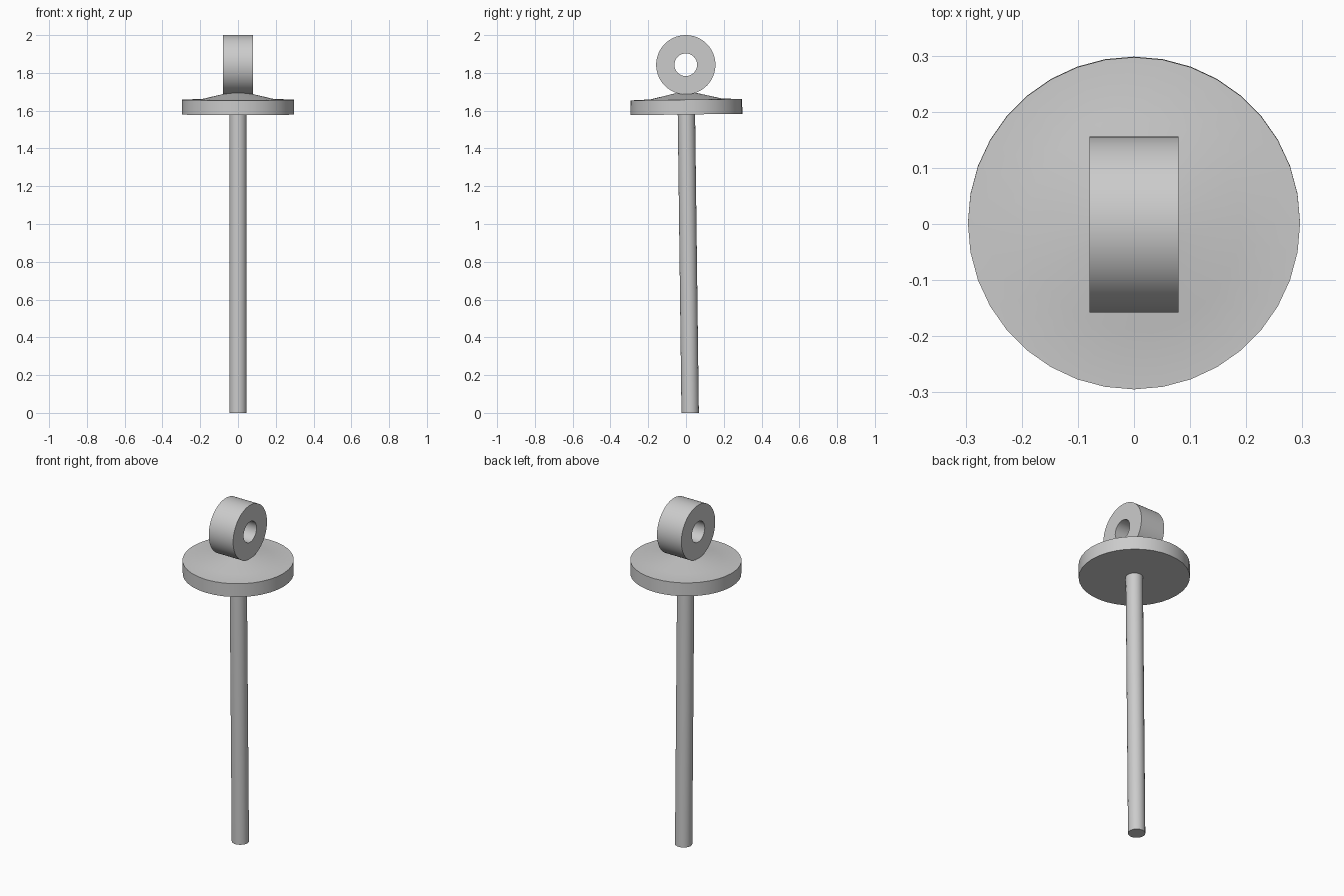
import bpy, bmesh, math
from mathutils import Matrix

cube = bpy.data.objects.get("Cube")
if cube:
    bpy.data.objects.remove(cube, do_unlink=True)

grey = bpy.data.materials.new("plain grey")
grey.use_nodes = True
colour = (0.6, 0.6, 0.6, 1)
grey.diffuse_color = colour
grey.node_tree.nodes["Principled BSDF"].inputs["Base Color"].default_value = colour

# The whole pin leans very slightly about its foot
LEAN = Matrix.Translation((0, 0.022, 0)) @ Matrix.Rotation(0.0125, 4, "X")


def lathe(name, profile, sides, place=Matrix(), closed=False):
    """Spin an (radius, height) profile around z; radius 0 makes a pole."""
    bm = bmesh.new()
    verts = [bm.verts.new((r, 0, z)) for r, z in profile]
    edges = [bm.edges.new(pair) for pair in zip(verts, verts[1:])]
    if closed:
        edges.append(bm.edges.new((verts[-1], verts[0])))
    bmesh.ops.spin(bm, geom=verts + edges, cent=(0, 0, 0), axis=(0, 0, 1),
                   angle=math.tau, steps=sides, use_duplicate=False)
    bmesh.ops.remove_doubles(bm, verts=bm.verts, dist=0.0005)
    bmesh.ops.recalc_face_normals(bm, faces=bm.faces)
    mesh = bpy.data.meshes.new(name)
    bm.to_mesh(mesh)
    bm.free()
    mesh.materials.append(grey)
    obj = bpy.data.objects.new(name, mesh)
    bpy.context.collection.objects.link(obj)
    obj.matrix_world = LEAN @ place
    bpy.ops.object.select_all(action="DESELECT")
    obj.select_set(True)
    bpy.context.view_layer.objects.active = obj
    bpy.ops.object.shade_smooth_by_angle(angle=math.radians(30))
    return obj


# Long round shaft
lathe("shaft", [(0, 0), (0.046, 0), (0.046, 1.6), (0, 1.6)], 36)

# Flat collar with a shallow raised centre
lathe("collar", [(0, 1.58), (0.296, 1.58), (0.296, 1.658), (0.19, 1.662),
                 (0.035, 1.698), (0, 1.698)], 36)

# Thick pull ring, its hole running left to right
lathe("pull_ring", [(0.06, -0.079), (0.157, -0.079), (0.157, 0.079), (0.06, 0.079)],
      64, Matrix.Translation((0, 0, 1.843)) @ Matrix.Rotation(math.pi / 2, 4, "Y"),
      closed=True)
